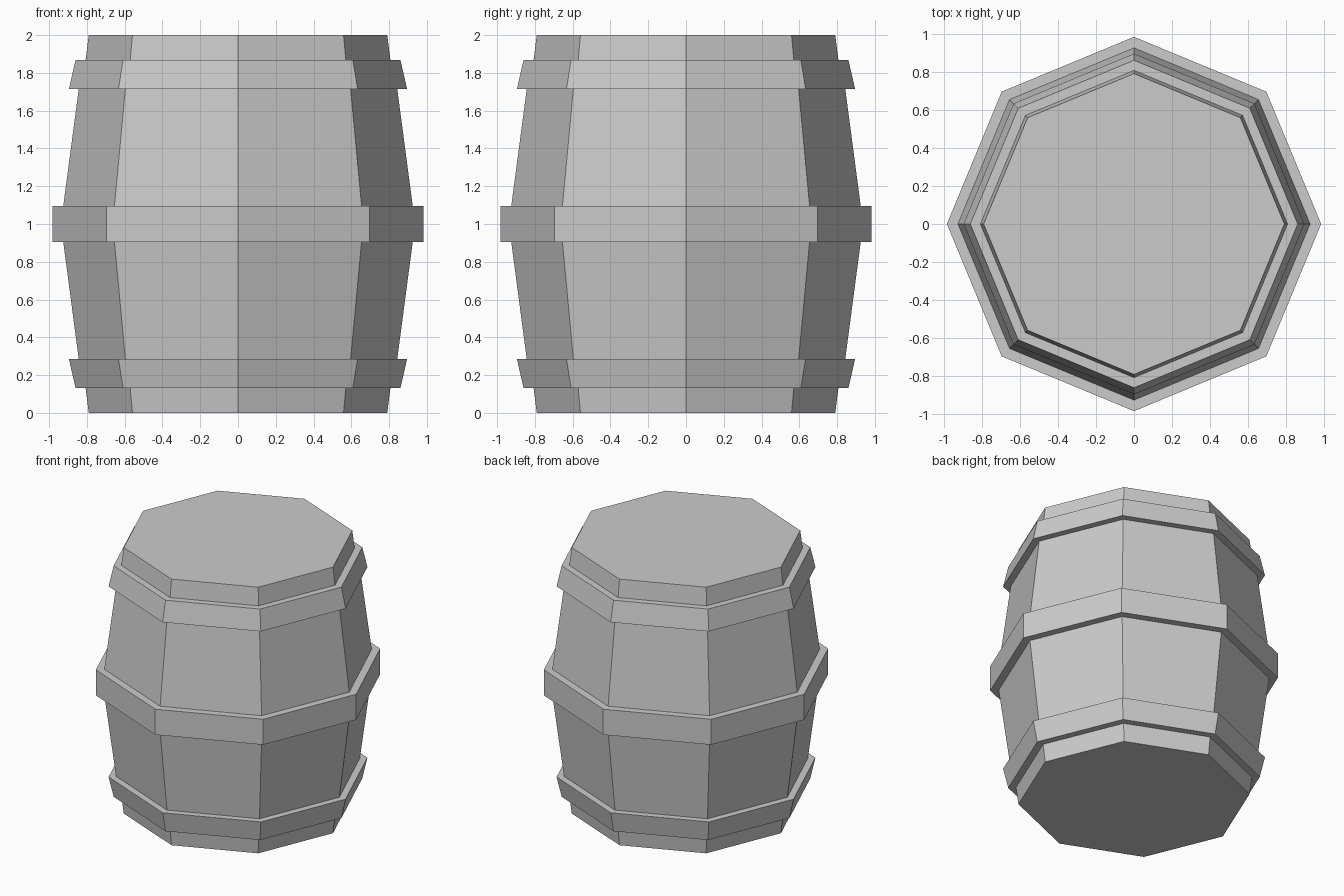
import bpy, bmesh
from math import cos, sin, pi

if "Cube" in bpy.data.objects:
    bpy.data.objects.remove(bpy.data.objects["Cube"])

SIDES = 8
HEIGHT = 2.0

# Lower half of the outline as (radius, z): base, lower hoop, staves, middle hoop
lower = [(0.79, 0.0), (0.807, 0.132), (0.86, 0.132), (0.895, 0.284),
         (0.843, 0.284), (0.925, 0.904), (0.983, 0.904)]
# Upper half mirrors the lower half
profile = lower + [(r, HEIGHT - z) for r, z in reversed(lower)]


def lathe(name, outline, sides):
    """Revolve an outline about z into a closed, flat-shaded solid."""
    bm = bmesh.new()
    rings = [[bm.verts.new((r * cos(2 * pi * i / sides), r * sin(2 * pi * i / sides), z))
              for i in range(sides)] for r, z in outline]
    for a, b in zip(rings, rings[1:]):
        for i in range(sides):
            j = (i + 1) % sides
            bm.faces.new((a[i], a[j], b[j], b[i]))
    bm.faces.new(rings[0][::-1])
    bm.faces.new(rings[-1])
    mesh = bpy.data.meshes.new(name)
    bm.to_mesh(mesh)
    bm.free()
    obj = bpy.data.objects.new(name, mesh)
    bpy.context.collection.objects.link(obj)
    return obj


# Eight-sided barrel with its three hoops standing proud of the staves
lathe("barrel", profile, SIDES)
